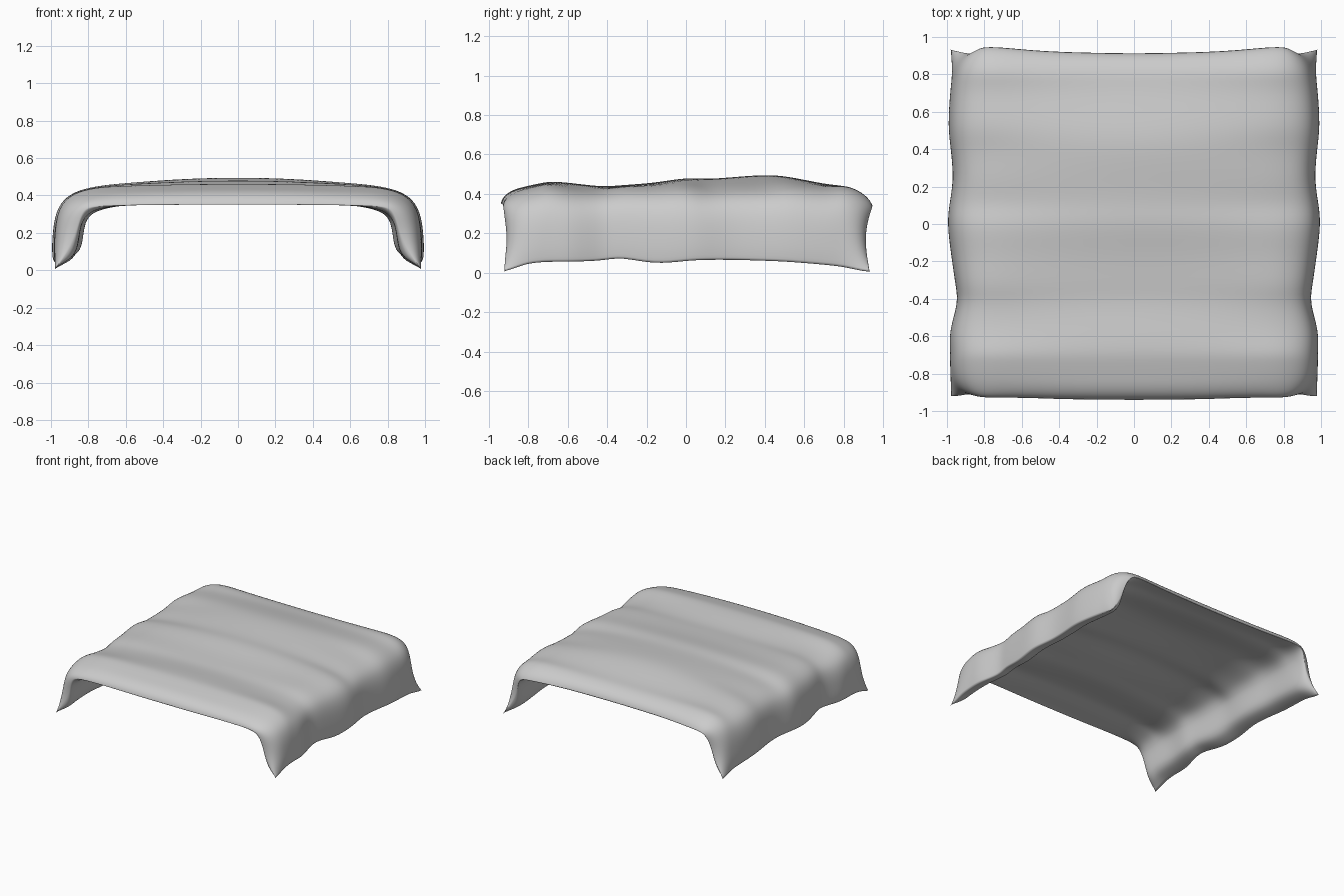
import bpy
import bmesh

cube = bpy.data.objects.get("Cube")
if cube:
    bpy.data.objects.remove(cube, do_unlink=True)

# Fabric colour
fabric = bpy.data.materials.new("grey fabric")
fabric.use_nodes = True
colour = (0.6, 0.6, 0.6, 1)
fabric.diffuse_color = colour
shader = next(n for n in fabric.node_tree.nodes if n.type == 'BSDF_PRINCIPLED')
shader.inputs["Base Color"].default_value = colour
shader.inputs["Roughness"].default_value = 0.8

# Lengthwise folds: (y, ridge height, shoulder height, half width, hem height)
FOLDS = [
    (-.92, .44, .41, .985, .015), (-.8, .445, .43, .985, .05),
    (-.68, .465, .45, .985, .055), (-.57, .455, .42, .99, .055),
    (-.42, .435, .415, .94, .06), (-.33, .445, .44, .955, .08),
    (-.16, .455, .435, .98, .04), (0, .485, .455, 1.0, .06),
    (.1, .475, .42, .99, .065), (.23, .485, .44, .965, .065),
    (.4, .5, .435, .98, .06), (.52, .49, .46, .997, .055),
    (.7, .45, .43, .985, .04), (.8, .45, .455, .975, .03),
    (.92, .44, .435, .985, 0),
]
# Half cross-sections: (x, z as a share of hem to shoulder)
TOP = [(0, 1), (.2, 1), (.4, 1), (.56, 1), (.7, 1), (.8, .98), (.89, .91),
       (.955, .78), (.985, .58), (.995, .36), (1, .15), (.995, 0)]
LINING = [(0, 1), (.2, 1), (.4, 1), (.56, 1), (.66, .98), (.74, .94), (.8, .87),
          (.84, .72), (.855, .45), (.865, .2), (.9, .06), (.995, 0)]
# Half outline of the open ends: (x, z), and how far it bows in or out
END = [(0, .35), (.2, .35), (.4, .35), (.56, .348), (.7, .345), (.78, .34),
       (.82, .325), (.845, .28), (.865, .21), (.895, .13), (.94, .06), (.98, .005)]
FRONT_BOW = [0, 0, .004, .01, .012, .012, .015, .02, .03, .03, .02, .02]
BACK_BOW = [0, .003, .008, .018, .032, .035, .03, .015, 0, 0, .01, .02]
# Distance from the end and how far the cloth has turned over it
TURN = [(.2, 0), (.13, .06), (.08, .16), (.035, .38), (.008, .7), (0, 1)]
PADDING = .078


def fold(y):
    """Interpolate the fold settings at y."""
    y = max(FOLDS[0][0], min(FOLDS[-1][0], y))
    for a, b in zip(FOLDS, FOLDS[1:]):
        if y <= b[0]:
            f = (y - a[0]) / (b[0] - a[0])
            return [p + (q - p) * f for p, q in zip(a[1:], b[1:])]


def section(y, turn, profile, drop):
    """One half cross-section, from the ridge to the hem."""
    ridge, shoulder, width, hem = fold(y)
    bow = FRONT_BOW if y < 0 else BACK_BOW
    points = []
    for (bx, bz), (ex, ez), shift in zip(profile, END, bow):
        crown = max(0, 1 - (bx / .78) ** 2)
        z = hem + (shoulder - drop - hem) * bz + (ridge - shoulder) * crown
        x = bx + (width - 1) * bx ** 4
        points.append((x + (ex - x) * turn, y + shift * turn ** .5,
                       z + (ez - z) * turn))
    return points


# Rows run from the front rim, over the folds, to the back rim
rows = [(-.94 + d, k) for d, k in reversed(TURN)]
rows += [(f[0], 0) for f in FOLDS if -.7 < f[0] < .71]
rows += [(.912 - d, k) for d, k in TURN[1:]]

bm = bmesh.new()
crease = bm.edges.layers.float.new("crease_edge")
tip = bm.verts.layers.float.new("crease_vert")


def add_layer(profile, drop):
    """Sheet of cloth from side hem to side hem."""
    grid = []
    for y, turn in rows:
        half = section(y, turn, profile, drop)
        full = [(-x, b, z) for x, b, z in reversed(half[1:])] + half
        grid.append([bm.verts.new(p) for p in full])
    for lower, upper in zip(grid, grid[1:]):
        for i in range(len(lower) - 1):
            bm.faces.new((lower[i], lower[i + 1], upper[i + 1], upper[i]))
    return grid


# Outer cloth and padded lining, creased and joined along hems and rims
outer = add_layer(TOP, 0)
lining = add_layer(LINING, PADDING)
for edge in bm.edges:
    if edge.is_boundary:
        edge[crease] = .9
for row in (outer[0], outer[-1]):
    row[0][tip] = row[-1][tip] = 1
weld = {}
for r, (a, b) in enumerate(zip(outer, lining)):
    for c in range(len(a)):
        if r in (0, len(rows) - 1) or c in (0, len(a) - 1):
            weld[b[c]] = a[c]
bmesh.ops.weld_verts(bm, targetmap=weld)
bmesh.ops.recalc_face_normals(bm, faces=bm.faces)

mesh = bpy.data.meshes.new("draped_blanket")
bm.to_mesh(mesh)
bm.free()
blanket = bpy.data.objects.new("draped_blanket", mesh)
bpy.context.collection.objects.link(blanket)
mesh.materials.append(fabric)
mesh.polygons.foreach_set("use_smooth", [True] * len(mesh.polygons))

# Soft cloth surface
soft = blanket.modifiers.new("soft folds", 'SUBSURF')
soft.levels = soft.render_levels = 2
